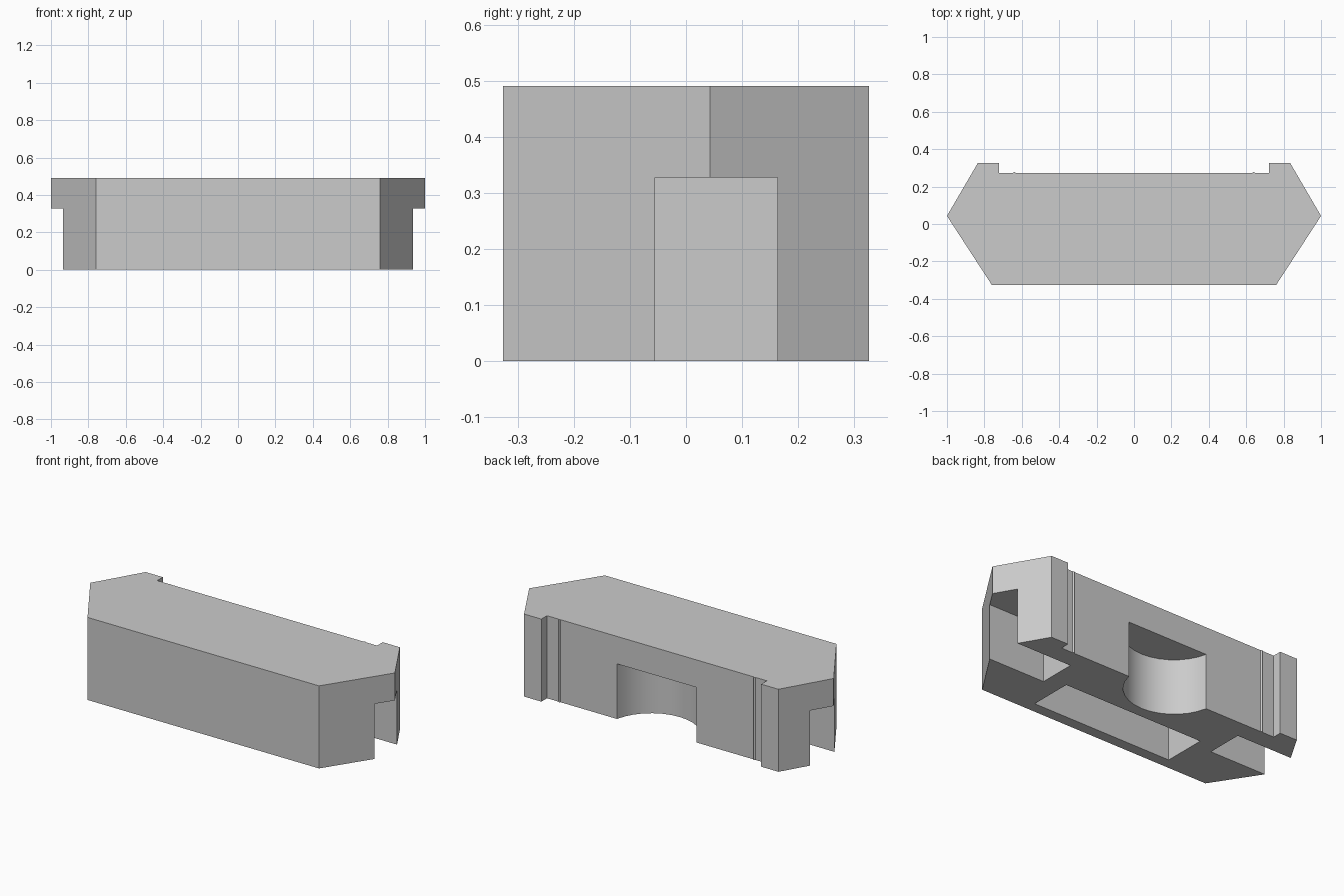
import bpy, bmesh, math

if "Cube" in bpy.data.objects:
    bpy.data.objects.remove(bpy.data.objects["Cube"], do_unlink=True)

HEIGHT = 0.49
CUT_TOP = 0.327   # shared ceiling of all recesses

grey = bpy.data.materials.new("plain grey")
grey.use_nodes = True
grey.diffuse_color = (0.6, 0.6, 0.6, 1)
grey.node_tree.nodes["Principled BSDF"].inputs["Base Color"].default_value = grey.diffuse_color


def prism(name, outline, z0, z1):
    """Extrude a closed xy outline between two heights."""
    bm = bmesh.new()
    face = bm.faces.new([bm.verts.new((x, y, z0)) for x, y in outline])
    top = bmesh.ops.extrude_face_region(bm, geom=[face])["geom"]
    bmesh.ops.translate(bm, vec=(0, 0, z1 - z0),
                        verts=[v for v in top if isinstance(v, bmesh.types.BMVert)])
    bmesh.ops.recalc_face_normals(bm, faces=bm.faces)
    mesh = bpy.data.meshes.new(name)
    bm.to_mesh(mesh)
    bm.free()
    mesh.materials.append(grey)
    obj = bpy.data.objects.new(name, mesh)
    bpy.context.collection.objects.link(obj)
    return obj


def rect(x0, x1, y0, y1):
    return [(x0, y0), (x1, y0), (x1, y1), (x0, y1)]


# Body: half outline with pointed end, rear wing and tiny ridge, then mirrored
half = [(0.76, -0.326), (1.0, 0.043), (0.835, 0.326), (0.722, 0.326), (0.722, 0.273),
        (0.647, 0.273), (0.64, 0.279), (0.633, 0.273)]
body = prism("block_body", half + [(-x, y) for x, y in reversed(half)], 0, HEIGHT)

# Recesses: end slots, underside pocket and round rear notch
radius = 0.267
circle = [(radius * math.cos(a), 0.326 + radius * math.sin(a))
          for a in (math.tau * i / 32 for i in range(32))]
shapes = {
    "left_slot": rect(0.57, 1.1, -0.055, 0.163),
    "right_slot": rect(-1.1, -0.57, -0.055, 0.163),
    "pocket": rect(-0.456, 0.456, -0.262, -0.006),
    "rear_notch": circle,
}

bpy.context.view_layer.objects.active = body
for name, outline in shapes.items():
    cutter = prism(name + "_cutter", outline, -0.1, CUT_TOP)
    cutter.hide_render = True
    mod = body.modifiers.new(name, "BOOLEAN")
    mod.operation = "DIFFERENCE"
    mod.solver = "EXACT"
    mod.object = cutter
    bpy.ops.object.modifier_apply(modifier=mod.name)
    bpy.data.objects.remove(cutter, do_unlink=True)

# Smooth the round notch, keep every other edge sharp
bpy.ops.object.select_all(action="DESELECT")
body.select_set(True)
bpy.ops.object.shade_smooth_by_angle(angle=math.radians(25))
